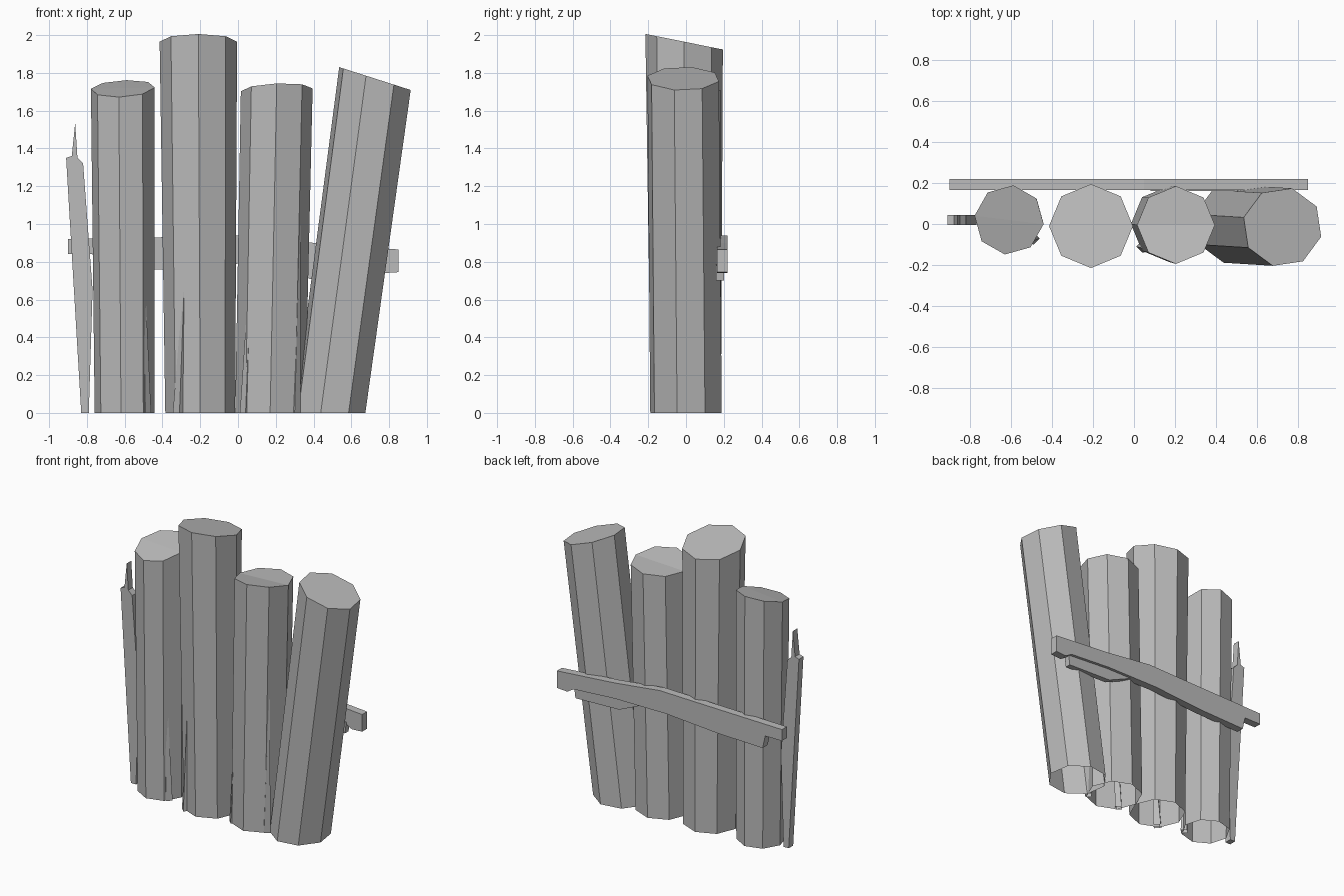
import bpy
import bmesh
from math import cos, sin, tau, radians
from mathutils import Vector

cube = bpy.data.objects.get("Cube")
if cube:
    bpy.data.objects.remove(cube, do_unlink=True)

wood = bpy.data.materials.new("grey_wood")
wood.use_nodes = True
wood.diffuse_color = (0.5, 0.5, 0.5, 1)
wood.node_tree.nodes["Principled BSDF"].inputs["Base Color"].default_value = (0.5, 0.5, 0.5, 1)


def finish(name, bm):
    bmesh.ops.recalc_face_normals(bm, faces=bm.faces)
    mesh = bpy.data.meshes.new(name)
    bm.to_mesh(mesh)
    bm.free()
    mesh.materials.append(wood)
    obj = bpy.data.objects.new(name, mesh)
    bpy.context.collection.objects.link(obj)
    return obj


def log(name, base, base_r, top, top_r, slope, phase=0, fold=0):
    """Eight-sided log, open below, with a sloped and optionally folded cut on top."""
    bm = bmesh.new()
    low, high = [], []
    for i in range(8):
        a = tau * i / 8 + radians(phase)
        c, s = cos(a), sin(a)
        low.append(bm.verts.new((base[0] + base_r * c, base[1] + base_r * s, 0)))
        dx, dy = top_r * c, top_r * s
        z = top[2] + slope[0] * dx + slope[1] * dy + fold * max(0, -dy)
        high.append(bm.verts.new((top[0] + dx, top[1] + dy, z)))
    for i in range(8):
        j = (i + 1) % 8
        bm.faces.new((low[i], low[j], high[j], high[i]))
    # the cut splits into a front and a back half
    bm.faces.new(high[:5])
    bm.faces.new(high[4:] + high[:1])
    return finish(name, bm)


def board(name, outline, y0, y1):
    """Flat piece cut from an outline in x and z."""
    bm = bmesh.new()
    face = bm.faces.new([bm.verts.new((x, y0, z)) for x, z in outline])
    ext = bmesh.ops.extrude_face_region(bm, geom=[face])
    moved = [v for v in ext["geom"] if isinstance(v, bmesh.types.BMVert)]
    bmesh.ops.translate(bm, verts=moved, vec=(0, y1 - y0, 0))
    return finish(name, bm)


def bark_ridge(name, base, tip, r):
    """Long thin ridge that tapers up the side of a log."""
    bm = bmesh.new()
    ring = [bm.verts.new(Vector(base) + Vector((r * cos(tau * i / 4), r * sin(tau * i / 4), 0)))
            for i in range(4)]
    end = bm.verts.new(tip)
    for i in range(4):
        bm.faces.new((ring[i], ring[(i + 1) % 4], end))
    return finish(name, bm)


# Upright logs
log("right_log", (-0.60, 0.02), 0.16, (-0.61, 0.02, 1.72), 0.17, (0.05, 0.24), -7, -0.04)
log("tall_log", (-0.20, 0.0), 0.185, (-0.21, -0.01, 1.965), 0.205, (0, -0.2))
log("middle_log", (0.17, 0.0), 0.185, (0.205, -0.005, 1.71), 0.19, (0.04, -0.02), 0, 0.16)
log("leaning_log", (0.485, 0.0), 0.195, (0.725, -0.015, 1.77), 0.195, (-0.32, 0), -14)

# Bark ridges
bark_ridge("right_bark_ridge", (-0.49, -0.07, 0), (-0.51, -0.09, 1.1), 0.03)
bark_ridge("tall_bark_ridge", (-0.31, -0.13, 0), (-0.28, -0.16, 0.8), 0.035)
bark_ridge("middle_bark_ridge_a", (0.04, -0.11, 0), (0.09, -0.13, 1.2), 0.03)
bark_ridge("middle_bark_ridge_b", (0.30, -0.11, 0), (0.33, -0.12, 1.1), 0.03)

# Broken sliver beside the right log
board("broken_sliver", [(-0.83, 0), (-0.79, 0), (-0.77, 0.65), (-0.82, 1.32), (-0.85, 1.35),
                        (-0.862, 1.535), (-0.88, 1.36), (-0.91, 1.35)], -0.005, 0.045)

# Cross plank on the back, with a split strip below it
board("cross_plank", [(-0.9, 0.92), (-0.4, 0.93), (0.05, 0.94), (0.4, 0.9), (0.85, 0.865),
                      (0.85, 0.745), (0.77, 0.74), (0.72, 0.77), (0.4, 0.79), (0, 0.79),
                      (-0.4, 0.76), (-0.75, 0.75), (-0.77, 0.84), (-0.9, 0.84)], 0.165, 0.22)
board("split_strip", [(0.08, 0.84), (0.4, 0.81), (0.73, 0.78), (0.72, 0.70), (0.38, 0.71)],
      0.16, 0.2)
